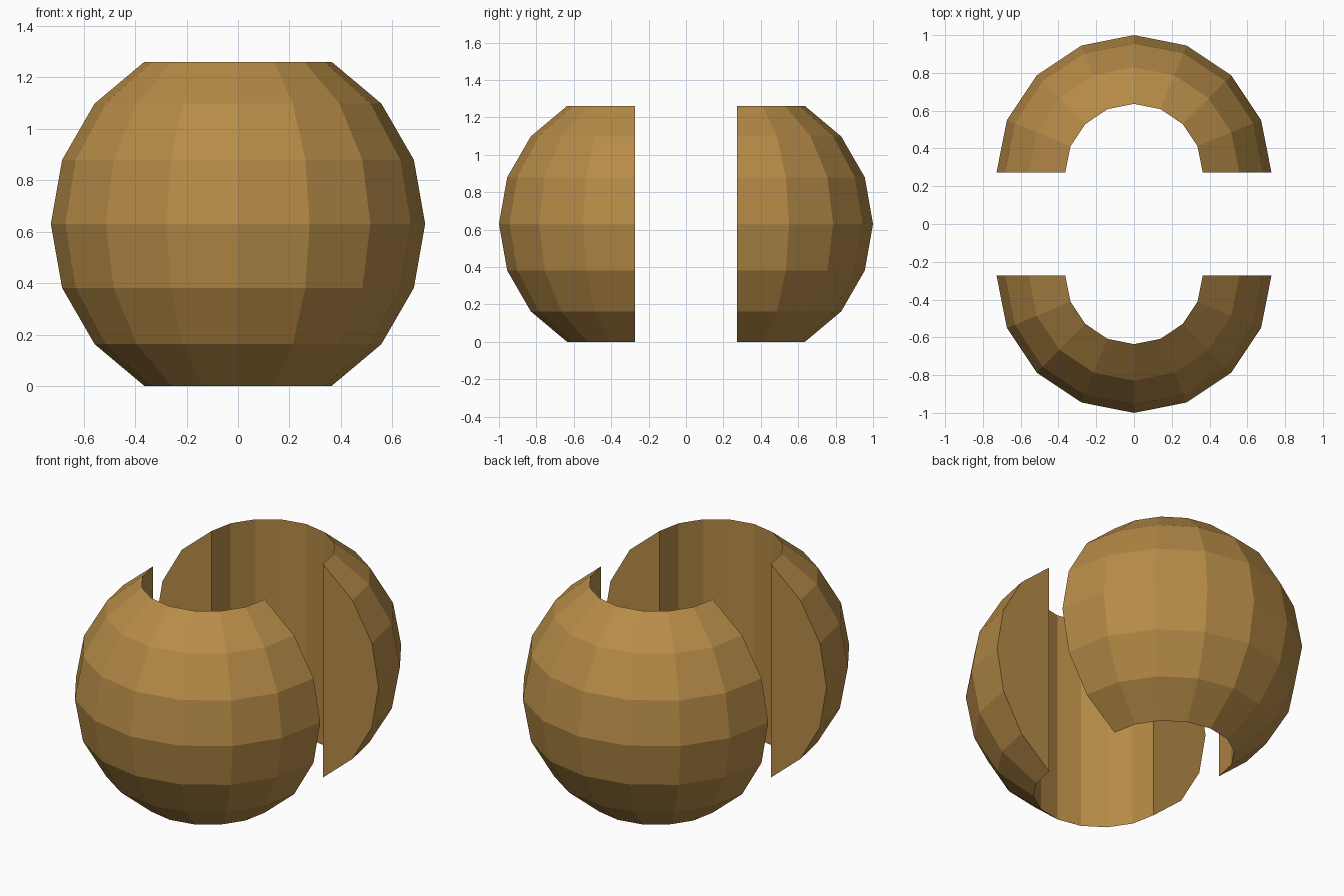
import bpy
import bmesh
from math import sin, cos, pi, radians

cube = bpy.data.objects.get("Cube")
if cube:
    bpy.data.objects.remove(cube, do_unlink=True)

RADIUS = 0.728                     # outer radius of the bead
GAP = 1 - RADIUS                   # shift of each half from the centre
HALF_HEIGHT = RADIUS * sin(radians(60))
STEPS = 8                          # sides around each half

wood = bpy.data.materials.new("warm_brown")
wood.use_nodes = True
colour = (0.47, 0.26, 0.064, 1)
wood.diffuse_color = colour
wood.node_tree.nodes["Principled BSDF"].inputs["Base Color"].default_value = colour


def half_bead(name, direction):
    """Half of a bored bead: a D-shaped section swept through half a turn."""
    bm = bmesh.new()
    rings = []
    for i in range(STEPS + 1):
        turn = pi * i / STEPS
        ring = []
        for latitude in range(-60, 61, 20):
            r = RADIUS * cos(radians(latitude))
            z = RADIUS * sin(radians(latitude)) + HALF_HEIGHT
            ring.append(bm.verts.new((direction * r * cos(turn),
                                      direction * (r * sin(turn) + GAP), z)))
        rings.append(ring)

    # Outer bands, plus the straight wall of the bore that closes the section
    for a, b in zip(rings, rings[1:]):
        for j in range(len(a)):
            k = (j + 1) % len(a)
            bm.faces.new((a[j], b[j], b[k], a[k]))

    # Flat cut faces
    bm.faces.new(rings[0])
    bm.faces.new(rings[-1])
    bmesh.ops.recalc_face_normals(bm, faces=bm.faces)

    mesh = bpy.data.meshes.new(name)
    bm.to_mesh(mesh)
    bm.free()
    mesh.materials.append(wood)
    obj = bpy.data.objects.new(name, mesh)
    bpy.context.collection.objects.link(obj)


half_bead("back_half", 1)
half_bead("front_half", -1)
